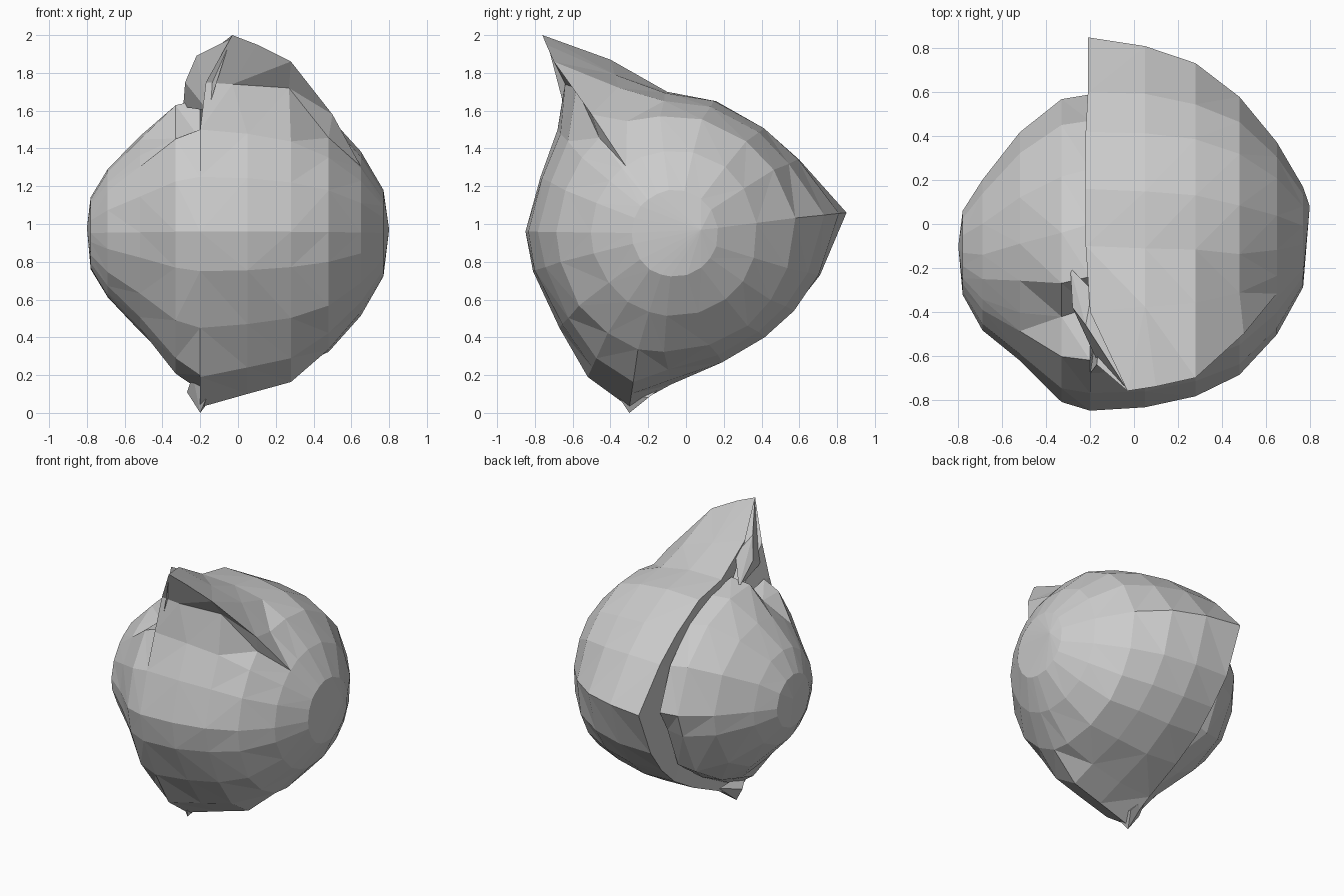
import bpy, bmesh, random
from mathutils import Vector

random.seed(4)
if "Cube" in bpy.data.objects:
    bpy.data.objects.remove(bpy.data.objects["Cube"])

grey = bpy.data.materials.new("plain_grey")
grey.use_nodes = True
grey.diffuse_color = (0.6, 0.6, 0.6, 1)
grey.node_tree.nodes["Principled BSDF"].inputs["Base Color"].default_value = (0.6, 0.6, 0.6, 1)


def finish(bm, name):
    bmesh.ops.triangulate(bm, faces=[f for f in bm.faces if len(f.verts) > 3])
    bmesh.ops.recalc_face_normals(bm, faces=bm.faces)
    mesh = bpy.data.meshes.new(name)
    bm.to_mesh(mesh)
    bm.free()
    mesh.materials.append(grey)
    bpy.context.collection.objects.link(bpy.data.objects.new(name, mesh))


def lobe(name, outline, slices, tip, inner, folds):
    """Loft the seam outline into ever rounder slices, closed by a tip.
    folds moves single points, keyed by (slice, point)."""
    bm = bmesh.new()
    rings = [[bm.verts.new(p) for p in outline]]
    for s, (x, round_mix, cy, radius) in enumerate(slices):
        ring = []
        for i, (px, py, pz) in enumerate(outline):
            d = Vector((py, pz - 0.95))
            p = d.lerp(d.normalized() * radius + Vector((cy, 0)), round_mix)
            p *= 1 + random.uniform(-0.01, 0.01)
            place = folds.get((s, i), (x, p.x, p.y + 0.95))
            ring.append(bm.verts.new(place))
        rings.append(ring)
    n = len(outline)
    for a, b in zip(rings, rings[1:]):
        for i in range(n):
            j = (i + 1) % n
            bm.faces.new((a[i], a[j], b[j], b[i]))
    # fans at the outer tip and the hollow of the seam
    for ring, point in ((rings[-1], tip), (rings[0], inner)):
        v = bm.verts.new(point)
        for i in range(n):
            bm.faces.new((ring[i], ring[(i + 1) % n], v))
    finish(bm, name)


def hull(name, points):
    bm = bmesh.new()
    for p in points:
        bm.verts.new(p)
    bmesh.ops.convex_hull(bm, input=bm.verts)
    finish(bm, name)


# Large lobe with the pointed hood and back beak
seam = [(-.03, -.76, 2), (-.2, -.4, 1.87), (-.22, -.1, 1.7), (-.22, .16, 1.65),
        (-.22, .42, 1.5), (-.21, .6, 1.34), (-.21, .85, 1.06), (-.21, .71, .73),
        (-.2, .57, .55), (-.2, .42, .41), (-.2, .2, .28), (-.2, -.08, .15),
        (-.2, -.3, .03), (-.2, -.52, .19), (-.2, -.67, .45), (-.2, -.81, .75),
        (-.2, -.85, .96), (-.2, -.77, 1.25), (-.2, -.68, 1.5), (-.17, -.64, 1.75)]
hood_lip = {(0, 0): (.1, -.74, 1.95), (1, 0): (.28, -.7, 1.86), (2, 0): (.5, -.5, 1.58),
            (0, 19): (-.03, -.64, 1.74), (1, 19): (.27, -.58, 1.72)}
lobe("large_lobe", seam,
     [(.05, .3, -.04, .74), (.28, .45, -.05, .64), (.48, .9, -.06, .61),
      (.65, 1, -.06, .44), (.77, 1, -.06, .23)],
     (.8, .08, .97), (-.1, -.05, .95), hood_lip)

# Small round lobe tucked behind the seam, with a shelf low on its back
tucked = [(-.2, y, z) for y, z in (
    (-.62, 1.5), (-.38, 1.45), (-.24, 1.66), (0, 1.62), (.25, 1.5), (.47, 1.28),
    (.59, .98), (.5, .82), (.38, .52), (.1, .32), (-.15, .19), (-.3, .12),
    (-.52, .2), (-.67, .45), (-.81, .75), (-.85, .96), (-.77, 1.25))]
lobe("small_lobe", tucked,
     [(-.33, .4, -.1, .65), (-.52, .9, -.1, .5), (-.69, 1, -.14, .34),
      (-.78, 1, -.13, .19)],
     (-.8, -.1, .98), (-.05, -.1, .95), {})

# Folded flap behind the hood
hull("hood_flap", [(-.22, -.46, 1.89), (-.28, -.38, 1.75), (-.29, -.2, 1.62),
                   (-.04, -.74, 1.98), (-.19, -.3, 1.8), (-.16, -.64, 1.6)])

# Pinched stub at the bottom
hull("bottom_stub", [(-.2, -.3, 0), (-.27, -.27, .11), (-.24, -.36, .2),
                     (-.14, -.2, .08), (-.15, -.38, .12), (-.2, -.1, .16)])
